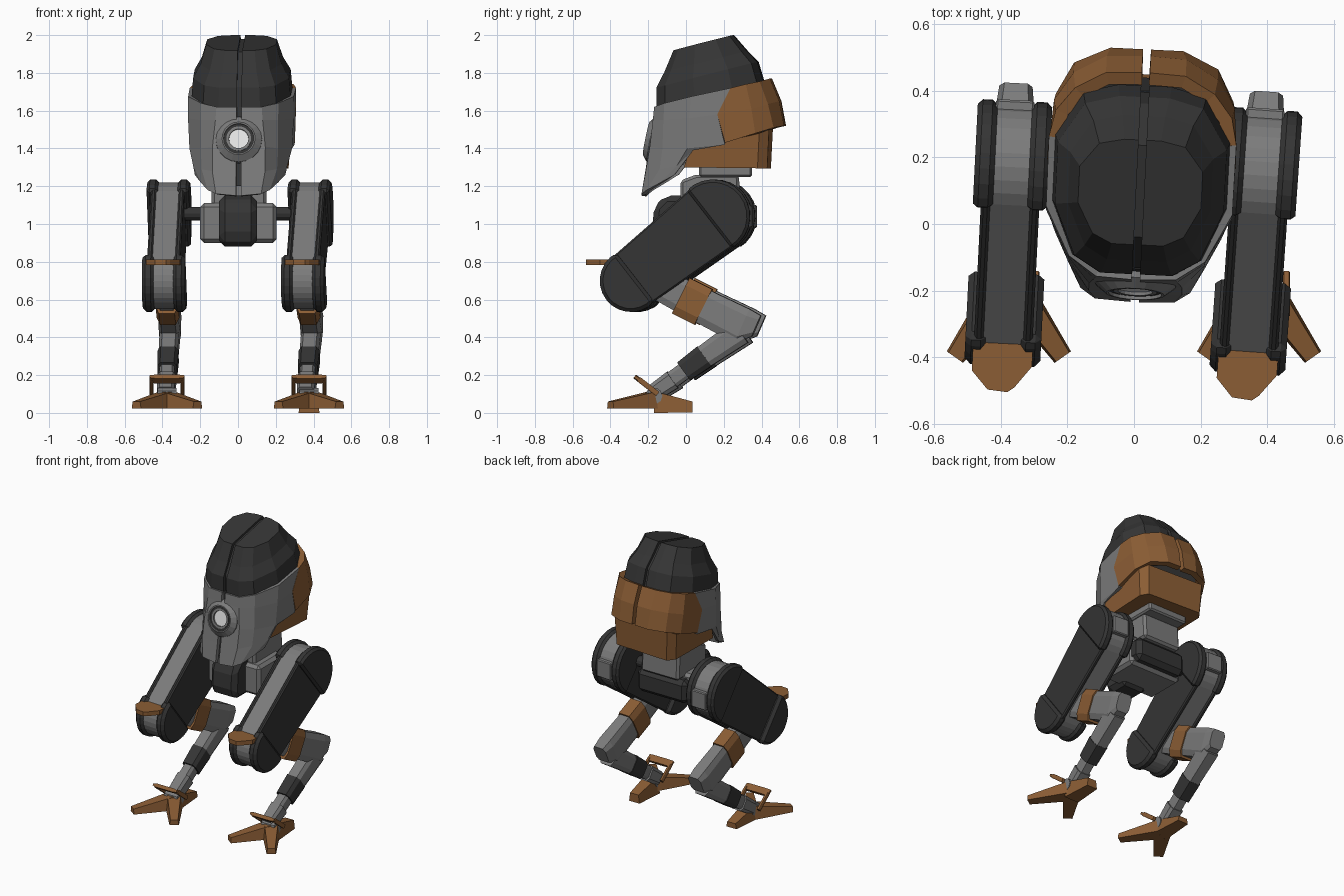
import bpy, bmesh
from math import sin, cos, pi, atan2, asin, hypot
from mathutils import Vector, Matrix

if "Cube" in bpy.data.objects:
    bpy.data.objects.remove(bpy.data.objects["Cube"])


def material(name, rgb):
    m = bpy.data.materials.new(name)
    m.use_nodes = True
    m.diffuse_color = (*rgb, 1)
    bsdf = m.node_tree.nodes["Principled BSDF"]
    bsdf.inputs["Base Color"].default_value = (*rgb, 1)
    bsdf.inputs["Roughness"].default_value = 0.7
    return m


DARK = material("charcoal", (0.035, 0.035, 0.035))
GREY = material("steel grey", (0.2, 0.2, 0.2))
RUST = material("rust orange", (0.26, 0.11, 0.035))
WHITE = material("lens white", (0.85, 0.85, 0.85))


def build(name, verts, faces, mat, place, closed=True):
    me = bpy.data.meshes.new(name)
    me.from_pydata([tuple(v) for v in verts], [], faces)
    if closed:
        bm = bmesh.new()
        bm.from_mesh(me)
        bmesh.ops.recalc_face_normals(bm, faces=bm.faces)
        bm.to_mesh(me)
        bm.free()
    me.materials.append(mat)
    ob = bpy.data.objects.new(name, me)
    ob.matrix_world = place
    bpy.context.collection.objects.link(ob)
    return ob


def bevel(ob, width):
    mod = ob.modifiers.new("bevel", "BEVEL")
    mod.width, mod.segments, mod.limit_method = width, 1, "ANGLE"
    return ob


def loft(name, rings, mat, place, loop=False):
    """Join closed rings; cap both ends, or join last to first."""
    n, k = len(rings[0]), len(rings)
    faces = []
    for r in range(k if loop else k - 1):
        a, b = r * n, (r + 1) % k * n
        faces += [(a + i, a + (i + 1) % n, b + (i + 1) % n, b + i) for i in range(n)]
    if not loop:
        faces += [tuple(range(n)), tuple(range((k - 1) * n, k * n))]
    return build(name, [v for ring in rings for v in ring], faces, mat, place)


def prism(name, yz, x0, x1, mat, place):
    return loft(name, [[(x, y, z) for y, z in yz] for x in (x0, x1)], mat, place)


def box(name, x, y, z, mat, place):
    return prism(name, [(y[0], z[0]), (y[1], z[0]), (y[1], z[1]), (y[0], z[1])], *x, mat, place)


def shell(name, rows, mat, place, thick=0.025):
    """Mirrored plate from a small grid of points."""
    n = len(rows[0])
    for s, side in ((1, "left"), (-1, "right")):
        verts = [(s * x, y, z) for row in rows for x, y, z in row]
        faces = []
        for r in range(len(rows) - 1):
            for c in range(n - 1):
                f = (r * n + c, r * n + n + c, r * n + n + c + 1, r * n + c + 1)
                faces.append(f[::s])
        ob = build(f"{name}_{side}", verts, faces, mat, place, closed=False)
        mod = ob.modifiers.new("thickness", "SOLIDIFY")
        mod.thickness, mod.offset = thick, -1


def beam(name, stations, mat, place):
    """Chamfered bar along (y, z, half width, half height) stations."""
    d = Vector((0, stations[-1][0] - stations[0][0], stations[-1][1] - stations[0][1])).normalized()
    up = Vector((0, -d.z, d.y))
    corners = [(1, .6), (.7, 1), (-.7, 1), (-1, .6), (-1, -.6), (-.7, -1), (.7, -1), (1, -.6)]
    rings = [[Vector((a * w, y, z)) + up * b * h for a, b in corners] for y, z, w, h in stations]
    return loft(name, rings, mat, place)


def arc(c, r, start, sweep, n=14):
    return [(c[0] + r * cos(start + sweep * i / n), c[1] + r * sin(start + sweep * i / n)) for i in range(n + 1)]


def capsule(p, rp, q, rq):
    """Outline around two circles in the side plane."""
    dy, dz = q[0] - p[0], q[1] - p[1]
    ang = atan2(dz, dy)
    h = pi / 2 + asin((rq - rp) / hypot(dy, dz))
    return arc(q, rq, ang - h, 2 * h) + arc(p, rp, ang + h, 2 * pi - 2 * h)


def circle(c, r, n=28):
    return arc(c, r, 0, 2 * pi, n)[:-1]


# Head frame: slight turn; the cap is also pitched forward
HEAD = Matrix.Translation((.02, .13, 0)) @ Matrix.Rotation(-.049, 4, "Z") @ Matrix.Translation((0, -.13, 0))
CAP = HEAD @ Matrix.Translation((0, .13, 1.69)) @ Matrix.Rotation(.25, 4, "X")

# Cap: two faceted halves with a dark spine in the gap
layers = [(-.02, .264, -.295, .29), (.1, .254, -.265, .285), (.17, .215, -.205, .245), (.27, .185, -.13, .195)]
plan = [(.42, -1), (.74, -.82), (1, -.25), (1, .45), (.7, .9), (.3, 1)]
for s, side in ((1, "left"), (-1, "right")):
    rings = []
    for w, hw, f, b in layers:
        mid, half = (f + b) / 2, (b - f) / 2
        ring = [(s * .012, f, w)] + [(s * hw * x, mid + half * y, w) for x, y in plan] + [(s * .012, b, w)]
        rings.append(ring)
    loft(f"cap_{side}", rings, DARK, CAP)
outline = [(f + .02, w) for w, hw, f, b in layers] + [(b - .02, w) for w, hw, f, b in layers[::-1]]
outline = [(y, min(w, .255)) for y, w in outline]
prism("cap_spine", outline, -.02, .02, DARK, CAP)

# Inner head
prism("head_core", [(-.07, 1.62), (.40, 1.74), (.44, 1.52), (.4, 1.33), (.02, 1.33), (-.07, 1.36)], -.17, .17, DARK, HEAD)

# Face mask
shell("face_mask", [
    [(.013, -.168, 1.62), (.12, -.163, 1.62), (.205, -.105, 1.64), (.28, .04, 1.675), (.282, .25, 1.72)],
    [(.013, -.175, 1.55), (.125, -.17, 1.55), (.205, -.11, 1.55), (.28, .03, 1.56), (.282, .18, 1.58)],
    [(.013, -.195, 1.42), (.14, -.185, 1.41), (.205, -.115, 1.4), (.272, .02, 1.4), (.275, .22, 1.42)],
    [(.013, -.215, 1.28), (.14, -.207, 1.28), (.2, -.13, 1.29), (.25, -.035, 1.31), (.262, .05, 1.39)],
    [(.013, -.235, 1.15), (.12, -.23, 1.16), (.165, -.2, 1.18), (.205, -.125, 1.22), (.24, -.05, 1.26)],
], GREY, HEAD)
prism("mask_seam", [(-.135, 1.62), (-.165, 1.4), (-.2, 1.2), (-.17, 1.2), (-.1, 1.62)], -.02, .02, DARK, HEAD)

# Rear armour: flared upper plates and boxy lower shell
shell("rear_plate", [
    [(.282, .25, 1.72), (.265, .33, 1.74), (.21, .4, 1.755), (.12, .45, 1.77), (.012, .455, 1.77)],
    [(.284, .18, 1.58), (.272, .36, 1.61), (.217, .445, 1.635), (.12, .5, 1.65), (.012, .505, 1.65)],
    [(.277, .22, 1.43), (.267, .38, 1.48), (.217, .475, 1.51), (.11, .525, 1.52), (.012, .525, 1.52)],
], RUST, HEAD, .04)
loft("rear_lower_shell", [
    [(-.23, 0, 1.3), (.23, 0, 1.3), (.235, .39, 1.295), (.2, .44, 1.295), (-.2, .44, 1.295), (-.235, .39, 1.295)],
    [(-.25, .03, 1.39), (.25, .03, 1.39), (.25, .4, 1.48), (.21, .45, 1.5), (-.21, .45, 1.5), (-.25, .4, 1.48)],
], RUST, HEAD)

# Eye: stepped ring around a pale lens
up, out = Vector((0, .2, .98)), Vector((0, -.98, .2))


def eye_ring(r, d, n=20):
    c = Vector((0, -.177, 1.447)) + out * d
    return [c + Vector((r * cos(2 * pi * i / n), 0, 0)) + up * r * sin(2 * pi * i / n) for i in range(n)]


def eye_part(name, profile, mat, loop=True):
    loft(name, [eye_ring(*p) for p in profile], mat, HEAD, loop)


eye_part("eye_housing", ((.125, -.02), (.122, .008), (.088, .035), (.08, .035), (.08, -.02)), GREY)
eye_part("eye_bezel", ((.082, -.01), (.082, .025), (.066, .025), (.06, -.01)), DARK)
eye_part("eye_rim", ((.066, -.01), (.066, .028), (.052, .028), (.05, -.01)), GREY)
eye_part("eye_lens", ((.053, 0), (.053, .018)), WHITE, False)

# Neck and pelvis
I = Matrix.Identity(4)
bevel(box("neck_plate", (-.14, .16), (.07, .35), (1.25, 1.32), GREY, I), .01)
bevel(prism("neck", [(-.03, 1.08), (-.03, 1.23), (.05, 1.26), (.28, 1.26), (.29, 1.08)], -.14, .15, GREY, I), .015)
bevel(box("pelvis", (-.2, .205), (-.06, .22), (.9, 1.11), GREY, I), .02)
bevel(prism("pelvis_front", [(-.18, .93), (-.14, .88), (.02, .88), (.02, 1.15), (-.11, 1.15), (-.17, 1.09)], -.1, .1, DARK, I), .03)
bevel(box("pelvis_rear", (-.19, .195), (.16, .28), (.92, 1.08), DARK, I), .03)
prism("hip_axle", circle((.13, 1.055), .036, 12), -.33, .33, DARK, I)


def leg(side, x, dy, yaw, foot_x):
    place = Matrix.Translation((x, dy, 0)) @ Matrix.Rotation(yaw, 4, "Z")
    knee, hip = (-.285, .7), (.15, 1.04)
    lean = atan2(hip[1] - knee[1], hip[0] - knee[0])

    # Thigh: grey core between dark side plates with half-round end covers
    prism(f"{side}_thigh_core", capsule(knee, .15, hip, .18), -.07, .07, GREY, place)
    bevel(box(f"{side}_hip_block", (-.058, .058), (.25, .348), (.98, 1.1), GREY, place), .006)
    for s, label in ((1, "a"), (-1, "b")):
        bevel(prism(f"{side}_thigh_plate_{label}", capsule(knee, .16, hip, .19), s * .06, s * .088, DARK, place), .008)
        bevel(prism(f"{side}_hip_cover_{label}", arc(hip, .196, lean - 1.7, 3.4), s * .052, s * .112, DARK, place), .015)
        bevel(prism(f"{side}_knee_cover_{label}", arc(knee, .166, lean + 1.4, 2 * pi - 2.8), s * .05, s * .114, DARK, place), .018)

    # Knee guard: flat pointed plate
    guard = [(-.09, -.36), (.09, -.36), (.09, -.45), (.04, -.515), (.02, -.53), (-.04, -.525), (-.09, -.47)]
    loft(f"{side}_knee_guard", [[(a, b, z) for a, b in guard] for z in (.782, .812)], RUST, place)

    # Shin
    beam(f"{side}_upper_shin", [(-.2, .71, .048, .08), (.0, .61, .05, .09), (.3, .46, .058, .098), (.375, .46, .05, .06)], GREY, place)
    beam(f"{side}_shin_strap", [(-.025, .62, .06, .105), (.095, .56, .06, .105)], RUST, place)
    beam(f"{side}_lower_shin", [(.29, .43, .053, .07), (.08, .285, .05, .06)], GREY, place)
    beam(f"{side}_shin_collar", [(.1, .3, .055, .064), (-.01, .22, .052, .058)], DARK, place)
    beam(f"{side}_ankle_rod", [(.01, .235, .04, .045), (-.1, .155, .04, .045)], GREY, place)
    beam(f"{side}_ankle", [(-.07, .175, .05, .052), (-.18, .1, .045, .045)], GREY, place)

    # Foot: open loop over the ankle, two splayed front toes and a heel
    foot = Matrix.Translation((foot_x, 0, 0))
    beam(f"{side}_loop_top", [(-.272, .193, .092, .012), (-.235, .166, .092, .012)], RUST, foot)
    for s, label in ((1, "a"), (-1, "b")):
        arm = foot @ Matrix.Translation((s * .082, 0, 0))
        beam(f"{side}_loop_arm_{label}", [(-.25, .178, .01, .014), (-.15, .1, .01, .014)], RUST, arm)
    for label, tx, ty, w in (("outer_toe", .162, -.4, .03), ("inner_toe", -.162, -.4, .03), ("heel", 0, .035, .04)):
        a, b = Vector((0, -.17, 0)), Vector((tx, ty, 0))
        across = (b - a).normalized().cross(Vector((0, 0, 1)))
        low = 0 if label == "heel" and side == "left" else .022
        rings = []
        for c, hw, z0, z1 in ((a, .055, low, .115), (b, w, low + .002, .06)):
            rings.append([c + across * k + Vector((0, 0, z)) for k, z in ((-hw, z0), (hw, z0), (hw * .8, z1), (-hw * .8, z1))])
        loft(f"{side}_{label}", rings, RUST, foot)
    prism(f"{side}_foot_hub", circle((-.17, .09), .045, 10), -.05, .05, GREY, foot)


leg("left", .371, 0, -.07, .376)
leg("right", -.374, .025, -.05, -.376)
